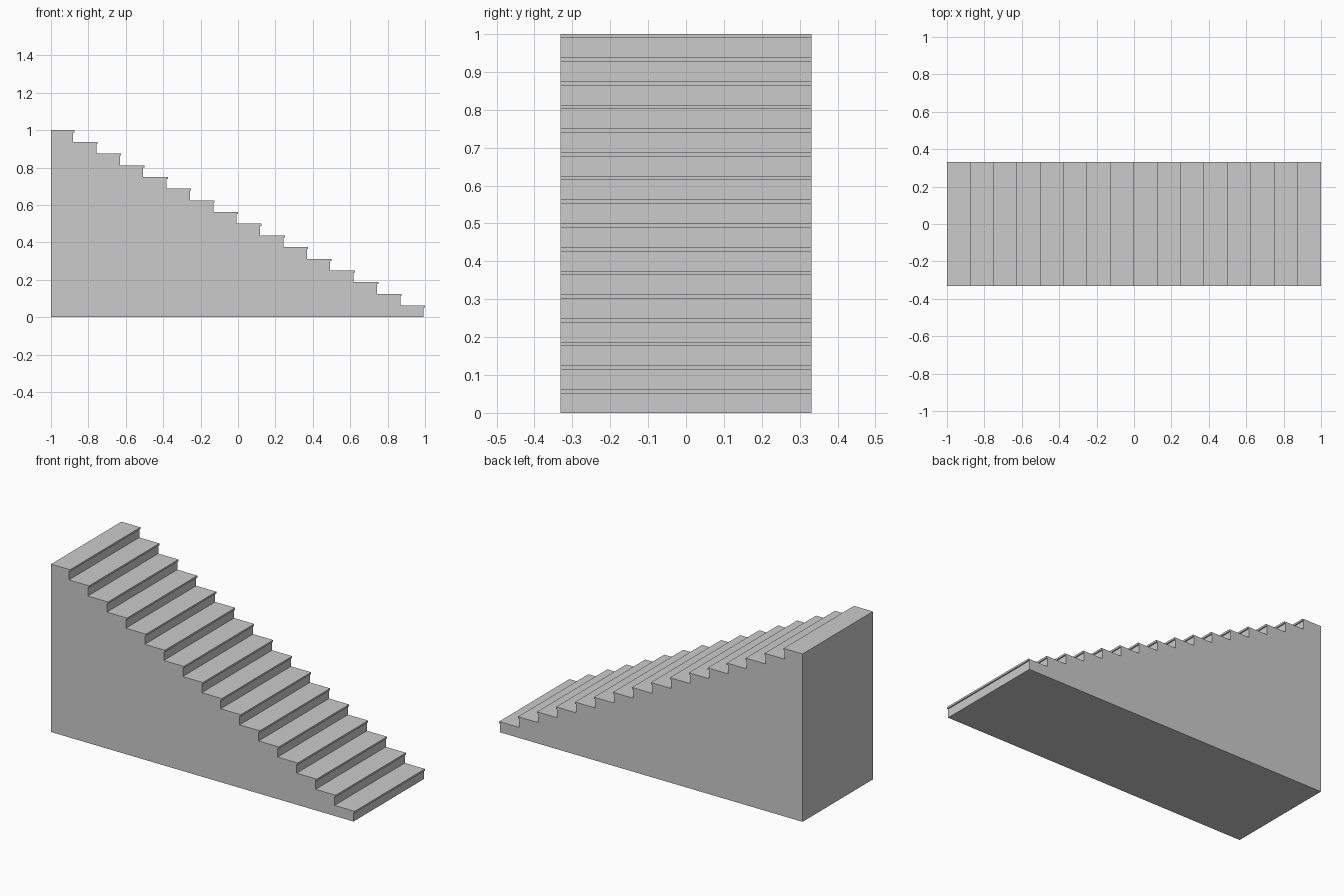
import bpy, bmesh
from mathutils import Vector

if "Cube" in bpy.data.objects:
    bpy.data.objects.remove(bpy.data.objects["Cube"])

STEPS = 16
RUN, RISE = 2 / STEPS, 1 / STEPS
HALF_WIDTH = 0.331
NOSE_OUT, NOSE_THICK = 0.007, 0.011

# Side profile: base, then each step from the bottom up (riser, nosing, tread)
profile = [(-1, 0), (1 - NOSE_OUT, 0)]
for i in range(STEPS):
    front = 1 - i * RUN
    top = (i + 1) * RISE
    riser = front - NOSE_OUT
    if i:
        profile.append((riser, top - RISE))
    profile += [(riser, top - NOSE_THICK), (front, top - NOSE_THICK), (front, top)]
profile.append((-1, 1))

# Extrude the profile across the width
bm = bmesh.new()
face = bm.faces.new([bm.verts.new((x, -HALF_WIDTH, z)) for x, z in profile])
result = bmesh.ops.extrude_face_region(bm, geom=[face], use_keep_orig=True)
moved = [g for g in result["geom"] if isinstance(g, bmesh.types.BMVert)]
bmesh.ops.translate(bm, verts=moved, vec=Vector((0, 2 * HALF_WIDTH, 0)))
bmesh.ops.recalc_face_normals(bm, faces=bm.faces)

mesh = bpy.data.meshes.new("staircase")
bm.to_mesh(mesh)
bm.free()
bpy.context.collection.objects.link(bpy.data.objects.new("staircase", mesh))
